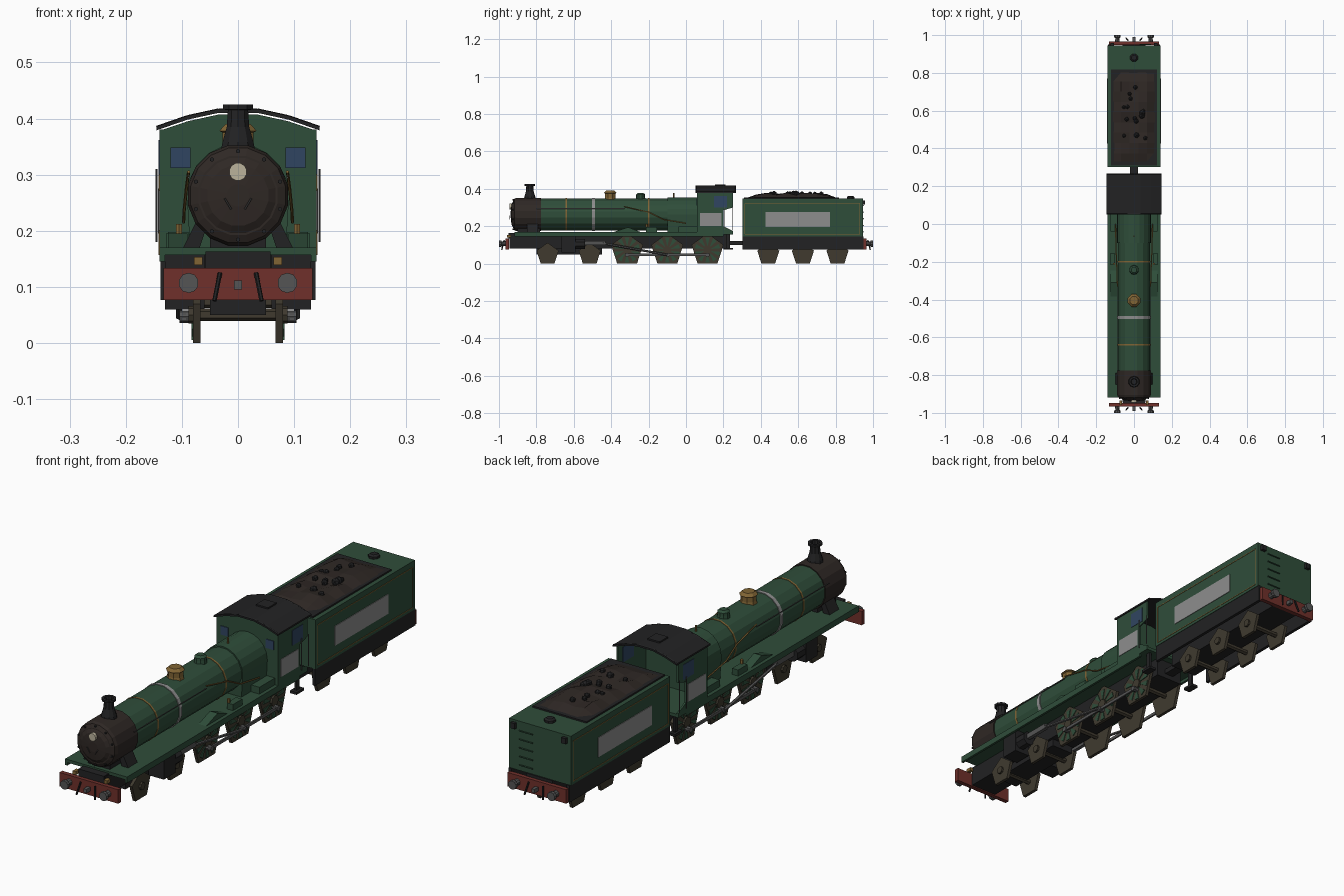
import bpy, bmesh, math, random
from mathutils import Vector

if "Cube" in bpy.data.objects:
    bpy.data.objects.remove(bpy.data.objects["Cube"])
random.seed(4)

def mat(name, r, g, b):
    m = bpy.data.materials.new(name)
    m.diffuse_color = (r, g, b, 1)
    m.use_nodes = True
    m.node_tree.nodes["Principled BSDF"].inputs["Base Color"].default_value = m.diffuse_color
    return m
GREEN = mat("green", .028, .075, .042)
BLACK = mat("black", .016, .016, .017)
SOOT = mat("soot", .028, .021, .018)
RED = mat("red", .16, .03, .024)
GOLD = mat("gold", .22, .13, .035)
GREY = mat("grey", .27, .27, .27)
STEEL = mat("steel", .09, .09, .09)
BLUE = mat("glass", .03, .06, .12)
BROWN = mat("brown", .05, .042, .028)
CREAM = mat("cream", .5, .45, .33)

def finish(name, bm, m, mirror=False):
    bmesh.ops.recalc_face_normals(bm, faces=bm.faces)
    me = bpy.data.meshes.new(name)
    bm.to_mesh(me)
    bm.free()
    me.materials.append(m)
    o = bpy.data.objects.new(name, me)
    bpy.context.collection.objects.link(o)
    if mirror:
        o.modifiers.new("mirror", 'MIRROR')
    return o

def place(axis, u, v, t):
    return {'X': (t, u, v), 'Y': (u, t, v), 'Z': (u, v, t)}[axis]

def prism(name, axis, pts, a, b, m, mirror=False):
    bm = bmesh.new()
    lo = [bm.verts.new(place(axis, u, v, a)) for u, v in pts]
    hi = [bm.verts.new(place(axis, u, v, b)) for u, v in pts]
    bm.faces.new(lo)
    bm.faces.new(hi)
    for i in range(len(pts)):
        j = (i + 1) % len(pts)
        bm.faces.new((lo[i], lo[j], hi[j], hi[i]))
    return finish(name, bm, m, mirror)

def box(name, x, y, z, m, mirror=False):
    return prism(name, 'Z', [(x[0], y[0]), (x[1], y[0]), (x[1], y[1]), (x[0], y[1])], z[0], z[1], m, mirror)

def lathe(name, axis, c, prof, n, m, mirror=False, phase=0.5):
    # prof: (radius, position along axis); c: centre in the other two axes
    bm = bmesh.new()
    rings = []
    for r, t in prof:
        rings.append([bm.verts.new(place(axis, c[0] + r * math.cos(2 * math.pi * (i + phase) / n),
                      c[1] + r * math.sin(2 * math.pi * (i + phase) / n), t)) for i in range(n)])
    for p, q in zip(rings, rings[1:]):
        for i in range(n):
            j = (i + 1) % n
            bm.faces.new((p[i], p[j], q[j], q[i]))
    bm.faces.new(rings[0])
    bm.faces.new(rings[-1])
    return finish(name, bm, m, mirror)

def rod(name, a, b, r, m, mirror=False, n=6):
    a, b = Vector(a), Vector(b)
    d = b - a
    bm = bmesh.new()
    bmesh.ops.create_cone(bm, cap_ends=True, segments=n, radius1=r, radius2=r, depth=d.length)
    bm.transform(d.to_track_quat('Z', 'Y').to_matrix().to_4x4())
    bmesh.ops.translate(bm, verts=bm.verts, vec=(a + b) / 2)
    return finish(name, bm, m, mirror)

# Boiler, smokebox, firebox
AX = (0, .263)
lathe("boiler", 'Y', AX, [(.087, -.78), (.087, .06)], 16, GREEN)
lathe("smokebox", 'Y', AX, [(.072, -.925), (.086, -.918), (.091, -.905), (.091, -.775)], 16, SOOT)
lathe("smokebox_door", 'Y', AX, [(.02, -.937), (.055, -.933), (.07, -.924)], 16, SOOT)
arch = [(.091 * math.cos(math.pi * i / 10), .263 + .092 * math.sin(math.pi * i / 10)) for i in range(11)]
prism("firebox", 'Y', [(.085, .16)] + arch + [(-.085, .16)], -.1, .07, GREEN)
for y, r, w, m in [(-.64, .0885, .004, GOLD), (-.495, .09, .008, GREY), (-.2, .0885, .004, GOLD)]:
    lathe("boiler_band", 'Y', AX, [(r, y - w), (r, y + w)], 16, m)
for i in range(10):
    a = 2 * math.pi * (i + .5) / 10
    x, z = .079 * math.cos(a), .263 + .079 * math.sin(a)
    rod("door_bolt", (x, -.927, z), (x, -.915, z), .004, BLACK)
lathe("door_plate", 'Y', (0, .305), [(.016, -.944), (.016, -.92)], 12, CREAM)
rod("door_handle", (.012, -.942, .238), (.024, -.942, .258), .0015, STEEL, True)
prism("steam_pipe", 'Y', [(.05, .225), (.07, .225), (.1, .165), (.07, .165)], -.85, -.79, BLACK, True)
box("smokebox_saddle", (-.05, .05), (-.9, -.78), (.15, .2), BLACK)

# Boiler fittings
lathe("chimney", 'Z', (0, -.835), [(.034, .335), (.029, .358), (.021, .385), (.019, .415),
      (.028, .416), (.028, .425), (.017, .425), (.015, .40)], 10, BLACK)
lathe("brass_dome", 'Z', (0, -.405), [(.034, .34), (.03, .355), (.03, .375), (.036, .378), (.024, .39)], 8, GOLD)
lathe("steam_dome", 'Z', (0, -.243), [(.027, .335), (.024, .36), (.024, .37), (.015, .378)], 10, GREEN)
lathe("whistle", 'Z', (0, -.065), [(.004, .345), (.004, .378)], 6, GOLD)
path = [(.088, -.33, .305), (.092, -.2, .275), (.096, -.12, .235), (.097, 0, .215)]
for a, b in zip(path, path[1:]):
    rod("feed_pipe", a, b, .003, GOLD, True, 5)
rod("boiler_handrail", (.088, -.8, .295), (.088, -.33, .295), .002, STEEL, True, 5)

# Running board, frame, buffer beams
box("running_board", (-.14, .14), (-.918, .25), (.157, .17), GREEN)
box("running_board_edge", (.13, .14), (-.918, .2), (.145, .158), GREEN, True)
box("main_frame", (-.06, .06), (-.945, .22), (.08, .158), BLACK)
box("front_step", (-.058, .058), (-.95, -.915), (.134, .163), BLACK)
prism("splasher", 'X', [(-.39, .168), (-.31, .195), (-.24, .168)], .09, .125, GREEN, True)
box("sandbox", (.1, .128), (-.215, -.155), (.168, .195), GREEN, True)
rod("sandbox_valve", (.105, -.21, .195), (.105, -.21, .212), .006, GOLD, True)
box("rear_splasher", (.088, .125), (-.04, .06), (.168, .198), GREEN, True)
for s in (-1, 1):
    def span(a, b):
        return tuple(sorted((s * a, s * b)))
    box("buffer_beam", (-.133, .133), span(.947, .965), (.077, .134), RED)
    lathe("buffer", 'Y', (.088, .107), [(.014, s * .96), (.011, s * .985), (.018, s * .987), (.018, s)], 10, STEEL, True)
    rod("brake_hose", (.032, s * .972, .125), (.042, s * .985, .075), .004, BLACK, True)
    box("coupling_hook", (-.007, .007), span(.96, .99), (.095, .111), STEEL)
box("front_lamp", (.063, .078), (-.958, -.935), (.139, .153), GOLD, True)

# Cylinders and wheels
box("cylinder", (.06, .13), (-.665, -.59), (.06, .158), BLACK, True)
lathe("cylinder_barrel", 'Y', (.1, .105), [(.03, -.62), (.03, -.54)], 8, BLACK, True)
box("slide_bar", (.095, .11), (-.58, -.43), (.1, .122), STEEL, True)

def wheel(y, r, name, spokes=False):
    cz = r * .81
    pent = [(y + r * math.cos(math.pi * (.5 + .4 * i)), cz + r * math.sin(math.pi * (.5 + .4 * i))) for i in range(5)]
    prism(name, 'X', pent, .067, .08, BROWN, True)
    rod(name + "_axle", (-.07, y, cz), (.07, y, cz), .011, BROWN)
    rod(name + "_hub", (.078, y, cz), (.088, y, cz), r * .25, BROWN, True, 8)
    if spokes:
        for i in range(10):
            a = math.pi * (.2 * i + .1)
            u, w = Vector((math.cos(a), math.sin(a))), Vector((-math.sin(a), math.cos(a)))
            c = Vector((y, cz))
            tri = [c + u * r * .2, c + u * r * .75 + w * r * .13, c + u * r * .75 - w * r * .13]
            prism(name + "_spoke", 'X', [tuple(p) for p in tri], .079, .083, GREEN, True)
        rod("crank_pin", (.08, y, .047), (.104, y, .047), .011, STEEL, True, 8)
for y in (-.74, -.515):
    wheel(y, .062, "bogie_wheel")
for y in (-.315, -.1, .115):
    wheel(y, .09, "driving_wheel", True)
for y in (.44, .625, .81):
    wheel(y, .062, "tender_wheel")
box("bogie_frame", (-.05, .05), (-.8, -.45), (.05, .08), BLACK)
box("coupling_rod", (.093, .1), (-.325, .125), (.041, .053), STEEL, True)
rod("connecting_rod", (.105, -.45, .11), (.105, -.1, .047), .006, STEEL, True)

# Cab
roof = [(-.145, .379), (-.09, .398), (-.035, .41), (.035, .41), (.09, .398), (.145, .379)]
prism("cab_front", 'Y', [(.14, .157), (.14, .378), (.09, .395), (.035, .407),
      (-.035, .407), (-.09, .395), (-.14, .378), (-.14, .157)], .06, .068, GREEN)
prism("cab_side", 'X', [(.06, .157), (.25, .157), (.25, .175), (.2, .2), (.2, .285),
      (.25, .3), (.25, .38), (.06, .38)], .133, .14, GREEN, True)
prism("cab_roof", 'Y', roof + [(x, z + .007) for x, z in roof[::-1]], .05, .268, BLACK)
for y in (.056, .262):
    for a, b in zip(roof, roof[1:]):
        rod("roof_rib", (a[0], y, a[1] + .005), (b[0], y, b[1] + .005), .003, BLACK)
box("roof_vent", (-.027, .027), (.155, .21), (.41, .423), BLACK)
box("cab_front_window", (.085, .12), (.057, .071), (.312, .348), BLUE, True)
box("cab_side_window", (.131, .1415), (.15, .22), (.3, .362), BLUE, True)
box("cab_side_panel", (.138, .142), (.075, .19), (.2, .272), GREY, True)
for y in (.205, .25):
    rod("cab_handrail", (.145, y, .18), (.145, y, .31), .002, STEEL, True, 5)
box("cab_step", (.095, .125), (.2, .25), (.075, .085), BLACK, True)
box("cab_step_hanger", (.105, .115), (.215, .235), (.08, .16), BLACK, True)
box("drawbar", (-.02, .02), (.2, .32), (.1, .12), BLACK)

# Tender
box("tender_body", (-.14, .14), (.302, .945), (.145, .347), GREEN)
box("tender_frame", (.125, .138), (.302, .95), (.077, .146), BLACK, True)
box("tender_underframe", (-.06, .06), (.31, .95), (.08, .146), BLACK)
box("tender_side_panel", (.138, .1425), (.425, .77), (.195, .275), GREY, True)
for z in (.158, .322):
    box("tender_lining", (.139, .1415), (.315, .93), (z - .0015, z + .0015), GOLD, True)
for y in (.315, .93):
    box("tender_lining_end", (.139, .1415), (y - .0015, y + .0015), (.158, .322), GOLD, True)
box("coal_tray", (-.122, .122), (.31, .818), (.34, .353), BLACK)
lathe("water_filler", 'Z', (0, .88), [(.022, .345), (.022, .356), (.014, .362)], 8, BLACK)
box("tail_lamp", (.105, .125), (.94, .958), (.315, .338), BLACK, True)
for i in range(5):
    rod("ladder_rung", (.03, .95, .17 + i * .035), (.09, .95, .17 + i * .035), .003, GREEN)

# Coal heap and loose lumps
bm = bmesh.new()
bmesh.ops.create_grid(bm, x_segments=5, y_segments=9, size=1)
for v in bm.verts:
    edge = max(abs(v.co.x), abs(v.co.y)) > .99
    v.co = (v.co.x * .115, .565 + v.co.y * .245, .35 if edge else random.uniform(.362, .38))
finish("coal_heap", bm, SOOT)
for i in range(14):
    bm = bmesh.new()
    bmesh.ops.create_icosphere(bm, subdivisions=1, radius=random.uniform(.01, .018))
    bmesh.ops.translate(bm, verts=bm.verts, vec=(random.uniform(-.06, .06), random.uniform(.38, .76), .374))
    finish("coal_lump", bm, BLACK)
